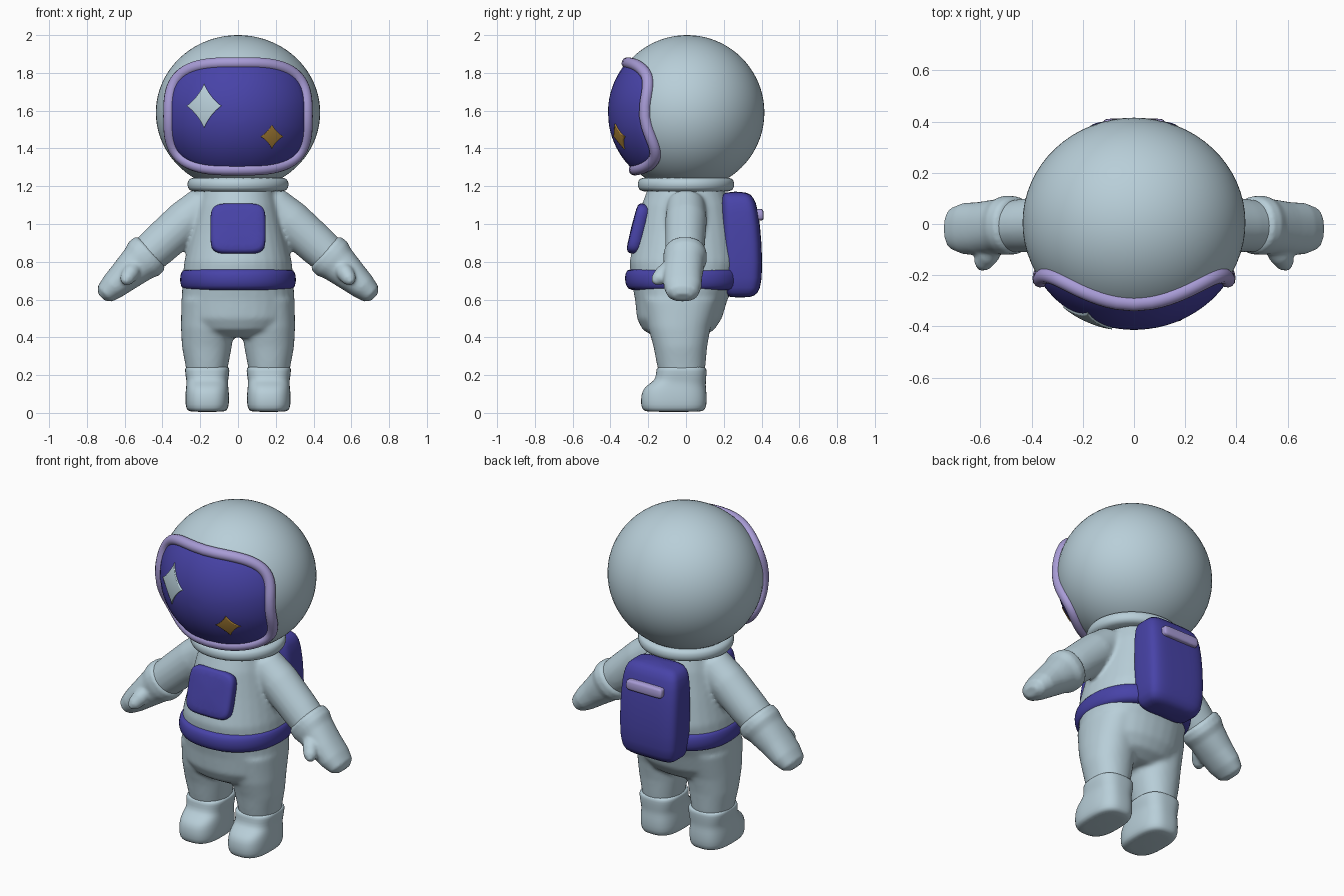
import bpy, bmesh
from math import sin, cos, pi, sqrt, radians
from mathutils import Matrix, Vector

cube = bpy.data.objects.get("Cube")
if cube:
    bpy.data.objects.remove(cube, do_unlink=True)


def material(name, rgb):
    mat = bpy.data.materials.new(name)
    mat.use_nodes = True
    mat.diffuse_color = (*rgb, 1)
    mat.node_tree.nodes["Principled BSDF"].inputs["Base Color"].default_value = (*rgb, 1)
    return mat


SUIT = material("pale blue grey", (0.48, 0.62, 0.69))
INDIGO = material("deep indigo", (0.064, 0.056, 0.39))
LILAC = material("lilac", (0.39, 0.33, 0.67))
GOLD = material("gold", (0.42, 0.23, 0.04))


def superellipse(angle, rx, ry, n):
    c, s = cos(angle), sin(angle)
    e = 2 / n
    return (rx * abs(c) ** e * (1 if c > 0 else -1),
            ry * abs(s) ** e * (1 if s > 0 else -1))


def skin(bm, rings):
    """Join consecutive rings of vertices with quads."""
    for a, b in zip(rings, rings[1:]):
        for i in range(len(a)):
            j = (i + 1) % len(a)
            bm.faces.new((a[i], a[j], b[j], b[i]))


def loft(bm, rings, n=2.0, matrix=Matrix(), seg=32):
    """Closed loft; each ring is (height, centre x, centre y, radius x, radius y)."""
    loops = []
    for h, cx, cy, rx, ry in rings:
        loop = []
        for i in range(seg):
            x, y = superellipse(2 * pi * (i + 0.5) / seg, rx, ry, n)
            loop.append(bm.verts.new(matrix @ Vector((cx + x, cy + y, h))))
        loops.append(loop)
    skin(bm, loops)
    bm.faces.new(loops[0])
    bm.faces.new(loops[-1])


def finish(bm, name, mat, subsurf=0, voxel=0, smooth=0):
    bmesh.ops.recalc_face_normals(bm, faces=bm.faces)
    mesh = bpy.data.meshes.new(name)
    bm.to_mesh(mesh)
    bm.free()
    mesh.materials.append(mat)
    mesh.polygons.foreach_set("use_smooth", [True] * len(mesh.polygons))
    obj = bpy.data.objects.new(name, mesh)
    bpy.context.collection.objects.link(obj)
    if voxel:
        mod = obj.modifiers.new("blend", "REMESH")
        mod.mode = "VOXEL"
        mod.voxel_size = voxel
        mod.use_smooth_shade = True
    if smooth:
        mod = obj.modifiers.new("soften", "SMOOTH")
        mod.iterations = smooth
    if subsurf:
        mod = obj.modifiers.new("round", "SUBSURF")
        mod.levels = mod.render_levels = subsurf
    return obj


def lofted(name, mat, rings, n=2.0, matrix=Matrix()):
    bm = bmesh.new()
    loft(bm, rings, n, matrix)
    return finish(bm, name, mat, subsurf=1)


MIRROR = {"left": Matrix(), "right": Matrix.Scale(-1, 4, (1, 0, 0))}
ARM = Matrix.Translation((0.2, 0, 1.085)) @ Matrix.Rotation(radians(132), 4, "Y")

# Suit: torso, hips, legs and arms blended into one skin
bm = bmesh.new()
loft(bm, [(0.40, 0, -0.04, 0.15, 0.12), (0.44, 0, -0.04, 0.24, 0.19),
          (0.50, 0, -0.035, 0.285, 0.225), (0.60, 0, -0.025, 0.298, 0.245),
          (0.70, 0, -0.01, 0.295, 0.28), (0.80, 0, -0.005, 0.285, 0.295),
          (0.95, 0, 0, 0.25, 0.265), (1.10, 0, 0, 0.215, 0.235),
          (1.22, 0, 0, 0.18, 0.19)], 2.2)
for side in MIRROR.values():
    loft(bm, [(0.16, 0.165, -0.02, 0.10, 0.11), (0.25, 0.165, -0.025, 0.113, 0.128),
              (0.35, 0.165, -0.03, 0.132, 0.142), (0.45, 0.162, -0.035, 0.14, 0.165),
              (0.60, 0.155, -0.025, 0.145, 0.20)], 2.2, side)
    loft(bm, [(-0.08, 0.02, 0, 0.07, 0.07), (-0.03, 0, 0, 0.10, 0.10),
              (0.10, 0, 0, 0.113, 0.11), (0.30, 0, -0.005, 0.108, 0.105),
              (0.40, 0, -0.01, 0.10, 0.10)], 2, side @ ARM)
finish(bm, "suit", SUIT, voxel=0.012, smooth=8)

for label, side in MIRROR.items():
    # Glove: flared cuff, tapering mitten and a forward thumb
    bm = bmesh.new()
    loft(bm, [(0.345, 0, -0.005, 0.10, 0.10), (0.36, 0, -0.005, 0.117, 0.113),
              (0.40, 0, -0.005, 0.120, 0.116), (0.44, 0, -0.01, 0.105, 0.108),
              (0.54, 0, -0.018, 0.086, 0.104), (0.62, 0, -0.018, 0.072, 0.10),
              (0.68, 0, -0.018, 0.055, 0.082), (0.705, 0, -0.018, 0.025, 0.045)],
         2.2, side @ ARM)
    start, end = Vector((0.53, -0.05, 0.80)), Vector((0.598, -0.165, 0.695))
    aim = (end - start).to_track_quat("Z", "Y").to_matrix().to_4x4()
    length = (end - start).length
    loft(bm, [(0, 0, 0, 0.04, 0.04), (length * 0.6, 0, 0, 0.046, 0.046),
              (length * 0.9, 0, 0, 0.036, 0.036), (length * 1.06, 0, 0, 0.015, 0.015)],
         2, side @ Matrix.Translation(start) @ aim)
    finish(bm, label + "_glove", SUIT, voxel=0.009, smooth=4)

    # Boot: rounded foot with a short shaft
    lofted(label + "_boot", SUIT,
           [(0.005, 0.163, -0.065, 0.085, 0.14), (0.012, 0.163, -0.065, 0.106, 0.163),
            (0.04, 0.163, -0.065, 0.116, 0.175), (0.10, 0.163, -0.064, 0.116, 0.174),
            (0.135, 0.163, -0.058, 0.112, 0.163), (0.16, 0.163, -0.04, 0.11, 0.145),
            (0.18, 0.163, -0.027, 0.112, 0.134), (0.225, 0.163, -0.024, 0.119, 0.134),
            (0.24, 0.163, -0.024, 0.116, 0.130), (0.245, 0.163, -0.024, 0.10, 0.11)],
           2.8, side)

# Belt and neck ring
lofted("belt", INDIGO,
       [(0.645, 0, -0.01, 0.27, 0.27), (0.655, 0, -0.01, 0.297, 0.30),
        (0.69, 0, -0.01, 0.31, 0.315), (0.73, 0, -0.01, 0.307, 0.315),
        (0.755, 0, -0.01, 0.298, 0.305), (0.768, 0, -0.01, 0.27, 0.28)], 2.2)
lofted("neck_ring", SUIT,
       [(1.168, 0, 0, 0.235, 0.225), (1.178, 0, 0, 0.262, 0.25),
        (1.21, 0, 0, 0.273, 0.26), (1.24, 0, 0, 0.262, 0.25),
        (1.25, 0, 0, 0.235, 0.225)])

# Chest panel, leaning back with the torso
lofted("chest_panel", INDIGO,
       [(-0.06, 0, 0, 0.145, 0.135), (0.005, 0, 0, 0.148, 0.138),
        (0.025, 0, 0, 0.143, 0.133), (0.036, 0, 0, 0.12, 0.11)], 5,
       Matrix.Translation((0, -0.255, 0.975)) @ Matrix.Rotation(radians(76), 4, "X"))

# Backpack and its handle
lofted("backpack", INDIGO,
       [(0.61, 0, 0.285, 0.13, 0.055), (0.628, 0, 0.295, 0.168, 0.085),
        (0.69, 0, 0.30, 0.19, 0.105), (0.90, 0, 0.295, 0.193, 0.108),
        (1.08, 0, 0.283, 0.186, 0.099), (1.145, 0, 0.273, 0.168, 0.086),
        (1.172, 0, 0.262, 0.125, 0.058)], 4.5)
lofted("backpack_handle", LILAC,
       [(1.018, 0, 0.385, 0.112, 0.02), (1.026, 0, 0.385, 0.12, 0.028),
        (1.072, 0, 0.383, 0.12, 0.028), (1.08, 0, 0.383, 0.112, 0.02)], 7)

# Helmet
HELMET = Vector((0, 0.005, 1.59))
RADII = Vector((0.435, 0.41, 0.41))
bm = bmesh.new()
bmesh.ops.create_uvsphere(bm, u_segments=64, v_segments=40, radius=1,
                          matrix=Matrix.Translation(HELMET) @ Matrix.Diagonal((*RADII, 1)))
finish(bm, "helmet", SUIT)


def on_helmet(x, z, lift):
    """Point on the front of the helmet, raised by lift."""
    d = 1 - (x / RADII.x) ** 2 - ((z - HELMET.z) / RADII.z) ** 2
    return Vector((x, HELMET.y - RADII.y * sqrt(max(d, 0)) - lift, z))


def helmet_patch(name, mat, cx, cz, rx, rz, n, lift, seg=64, steps=12):
    """Thin plate hugging the helmet front, with a superellipse outline."""
    bm = bmesh.new()
    loops = []
    layers = [(k / steps, lift) for k in range(1, steps + 1)] + [(1, lift - 0.009)]
    for scale, height in layers:
        loop = []
        for i in range(seg):
            x, z = superellipse(2 * pi * i / seg, rx * scale, rz * scale, n)
            loop.append(bm.verts.new(on_helmet(cx + x, cz + z, height)))
        loops.append(loop)
    skin(bm, loops)
    bm.faces.new(loops[0])
    obj = finish(bm, name, mat)
    # keep the plate facing outward
    if sum(p.normal.y * p.area for p in obj.data.polygons) > 0:
        obj.data.flip_normals()


# Visor with two painted sparkles
helmet_patch("visor", INDIGO, 0, 1.57, 0.365, 0.285, 3.2, 0.008)
helmet_patch("large_sparkle", SUIT, -0.18, 1.625, 0.095, 0.12, 0.8, 0.016)
helmet_patch("small_sparkle", GOLD, 0.18, 1.463, 0.062, 0.066, 0.8, 0.016)

# Visor frame: round tube following the visor edge
curve = bpy.data.curves.new("visor_frame", "CURVE")
curve.dimensions = "3D"
curve.bevel_depth = 0.031
curve.bevel_resolution = 4
spline = curve.splines.new("POLY")
COUNT = 96
spline.points.add(COUNT - 1)
for i, point in enumerate(spline.points):
    x, z = superellipse(2 * pi * i / COUNT, 0.365, 0.282, 3.2)
    point.co = (*on_helmet(x, 1.57 + z, 0), 1)
spline.use_cyclic_u = True
spline.use_smooth = True
curve.materials.append(LILAC)
frame = bpy.data.objects.new("visor_frame", curve)
bpy.context.collection.objects.link(frame)
